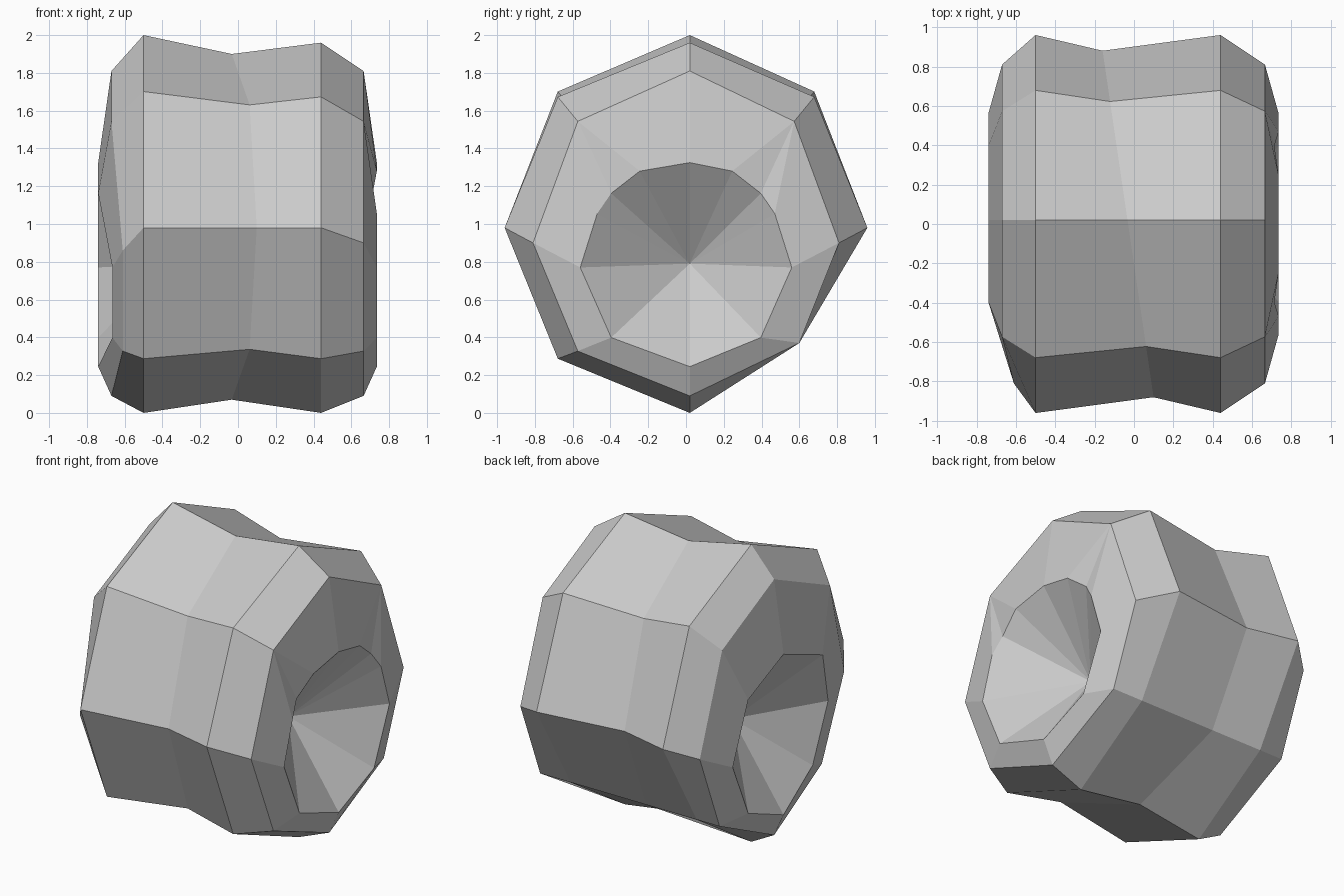
import bpy
import bmesh
from math import sin, cos, pi
from mathutils import Vector

cube = bpy.data.objects.get("Cube")
if cube:
    bpy.data.objects.remove(cube, do_unlink=True)

grey = bpy.data.materials.new("plain_grey")
grey.use_nodes = True
colour = (0.6, 0.6, 0.6, 1)
grey.diffuse_color = colour
grey.node_tree.nodes["Principled BSDF"].inputs["Base Color"].default_value = colour


def ring(x, radius, mid, up, down, tilt=0):
    """Octagon around the x axis, starting at the top and running to the front."""
    points = []
    for k in range(8):
        a = k * pi / 4
        y, c = -radius * sin(a), cos(a)
        if k in (0, 4):
            y = 0.02
        z = mid + c * (up if c > 0 else down)
        points.append(Vector((x + tilt * y, y, z)))
    return points


# Cross-sections from the right hub to the left hub
right_hub = ring(-0.74, 0.56, 0.77, 0.555, 0.525)
right_rim = ring(-0.67, 0.81, 0.9, 0.91, 0.81)
right_tread = ring(-0.5, 0.96, 0.98, 1.02, 0.98)
waist = ring(-0.03, 0.88, 0.98, 0.92, 0.91, tilt=-0.147)
left_tread = ring(0.44, 0.96, 0.98, 0.98, 0.98)
left_rim = ring(0.665, 0.81, 0.9, 0.91, 0.81)
left_hub = ring(0.735, 0.56, 0.77, 0.555, 0.525)

# Dented front corners of the right side
for k in (2, 3):
    right_rim[k].x = -0.61
    right_hub[k].x = -0.665
right_rim[2].z = 0.86

# Flattened lower back edge
for section in (right_tread, waist, left_tread, right_rim, left_rim):
    section[5].y, section[5].z = 0.6, 0.37

# Left hub has a rounder, dented upper half
for k in (1, 7):
    left_hub[k].x = 0.713
extra = {s: [Vector((0.735, s * 0.245, 1.28)), Vector((0.735, s * 0.47, 1.055))] for s in (-1, 1)}
left_hub = (left_hub[:1] + [extra[-1][0], left_hub[1], extra[-1][1]]
            + left_hub[2:7] + [extra[1][1], left_hub[7], extra[1][0]])

bm = bmesh.new()


def add_loop(points):
    return [bm.verts.new(p) for p in points]


def bridge(a, b):
    """Join two loops of equal length, with triangles where a corner repeats."""
    for i in range(len(a)):
        j = (i + 1) % len(a)
        corners = list(dict.fromkeys((a[i], a[j], b[j], b[i])))
        bm.faces.new(corners)


def dish(loop, x):
    """Conical recess closing a hub."""
    tip = bm.verts.new((x, 0.02, 0.79))
    for i in range(len(loop)):
        bm.faces.new((loop[i], loop[(i + 1) % len(loop)], tip))


# Body skin
body = [add_loop(s) for s in (right_hub, right_rim, right_tread, waist, left_tread, left_rim)]
for a, b in zip(body, body[1:]):
    bridge(a, b)

# Left face: the upper rim corners each serve three hub corners
hub = add_loop(left_hub)
rim = body[-1]
bridge([rim[0]] + [rim[1]] * 3 + rim[2:7] + [rim[7]] * 3, hub)

# Recesses
dish(body[0], -0.36)
dish(hub, 0.36)

bmesh.ops.recalc_face_normals(bm, faces=bm.faces[:])
mesh = bpy.data.meshes.new("waisted_drum")
bm.to_mesh(mesh)
bm.free()
mesh.materials.append(grey)
drum = bpy.data.objects.new("waisted_drum", mesh)
bpy.context.scene.collection.objects.link(drum)
